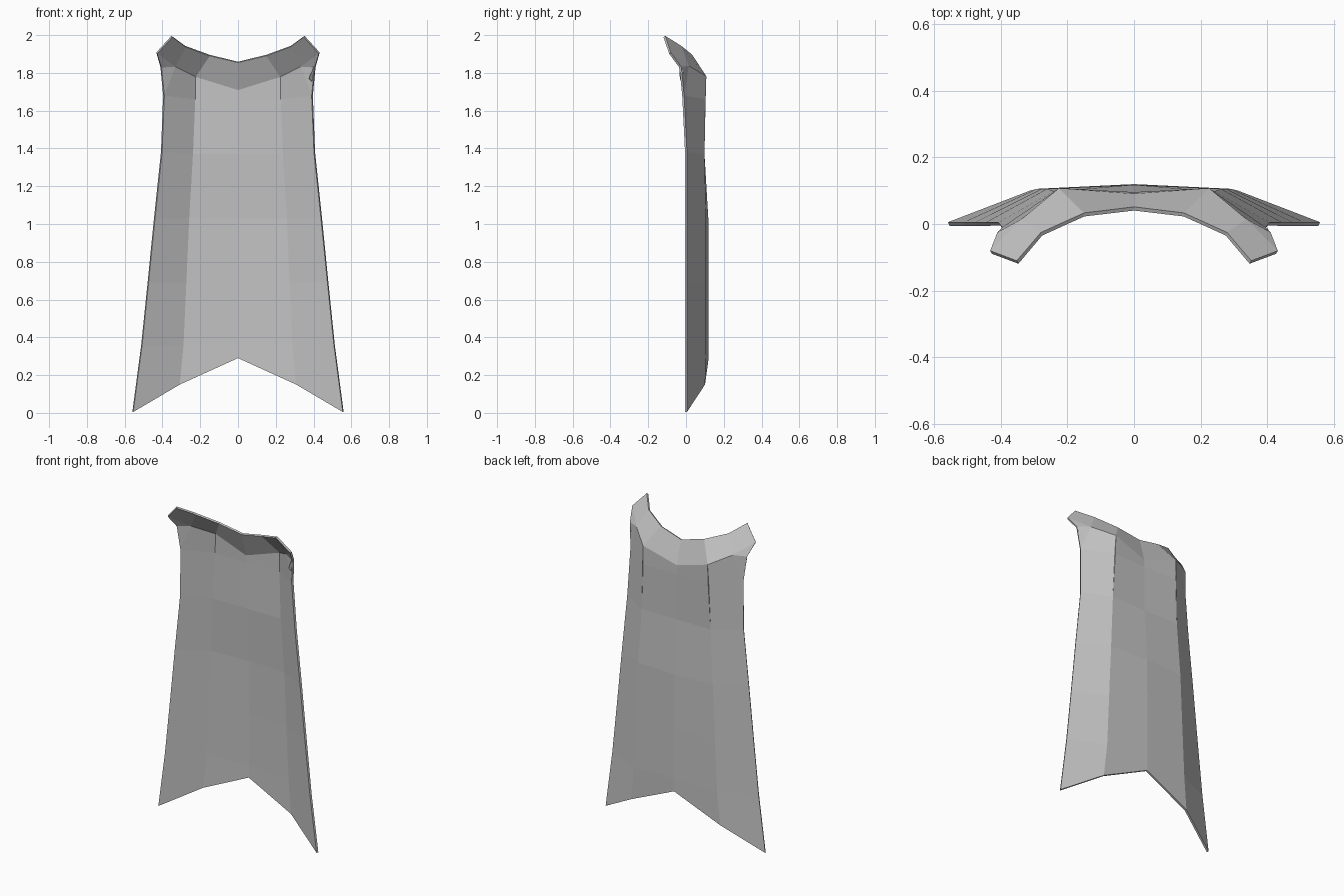
import bpy
import bmesh

cube = bpy.data.objects.get("Cube")
if cube:
    bpy.data.objects.remove(cube)

grey = bpy.data.materials.new("grey_cloth")
grey.use_nodes = True
GREY = (0.55, 0.55, 0.55, 1)
grey.diffuse_color = GREY
grey.node_tree.nodes["Principled BSDF"].inputs["Base Color"].default_value = GREY


def finish(bm, name, thickness, mirrored):
    """Turn a sheet into a thin flat-shaded cloth object."""
    mesh = bpy.data.meshes.new(name)
    bm.to_mesh(mesh)
    bm.free()
    mesh.materials.append(grey)
    obj = bpy.data.objects.new(name, mesh)
    bpy.context.collection.objects.link(obj)
    if mirrored:
        mod = obj.modifiers.new("mirror", 'MIRROR')
        mod.use_clip = True
    mod = obj.modifiers.new("thickness", 'SOLIDIFY')
    mod.thickness = thickness
    mod.offset = 0
    return obj


bm = bmesh.new()


def column(points):
    return [bm.verts.new(p) for p in points]


# Left half of the cape, each column running from hem to shoulder
centre = column([(0, .114, .29), (0, .114, .37), (0, .114, .69), (0, .112, 1.03),
                 (0, .09, 1.37), (0, .09, 1.66), (0, .085, 1.71)])
fold = column([(.31, .095, .15), (.29, .1, .36), (.275, .1, .69), (.26, .1, 1.03),
               (.24, .092, 1.37), (.228, .098, 1.66), (.225, .102, 1.78)])
edge = column([(.557, 0, .005), (.51, 0, .36), (.476, 0, .69), (.442, 0, 1.03),
               (.405, 0, 1.38), (.393, -.015, 1.68), (.408, -.03, 1.83)])

for i in range(6):
    bm.faces.new((centre[i], fold[i], fold[i + 1], centre[i + 1]))
    if i < 5:
        bm.faces.new((fold[i], edge[i], edge[i + 1], fold[i + 1]))

# Flared collar, from the nape to the raised front tip
rim = column([(0, .046, 1.857), (.15, .028, 1.893), (.278, -.03, 1.94), (.35, -.115, 1.993)])
shoulder = bm.verts.new((.335, .01, 1.835))
tip = bm.verts.new((.43, -.085, 1.905))
bm.faces.new((centre[6], fold[6], rim[1], rim[0]))
bm.faces.new((fold[6], shoulder, rim[2], rim[1]))
bm.faces.new((shoulder, tip, rim[3], rim[2]))
bm.faces.new((shoulder, edge[6], tip))

# Shoulder panel under the collar
bm.faces.new((fold[5], edge[5], shoulder, fold[6]))
bm.faces.new((edge[5], edge[6], shoulder))

# Open seam between the back and shoulder panels
seam = [bm.edges.get((fold[i], fold[i + 1])) for i in (4, 5)]
bmesh.ops.split_edges(bm, edges=seam)
finish(bm, "cape", .012, True)

# Small tuck of cloth below the left collar tip
bm = bmesh.new()
bm.faces.new(column([(.405, -.035, 1.85), (.375, -.03, 1.77),
                     (.395, -.02, 1.75), (.403, -.015, 1.8)]))
finish(bm, "collar_tuck", .006, False)
